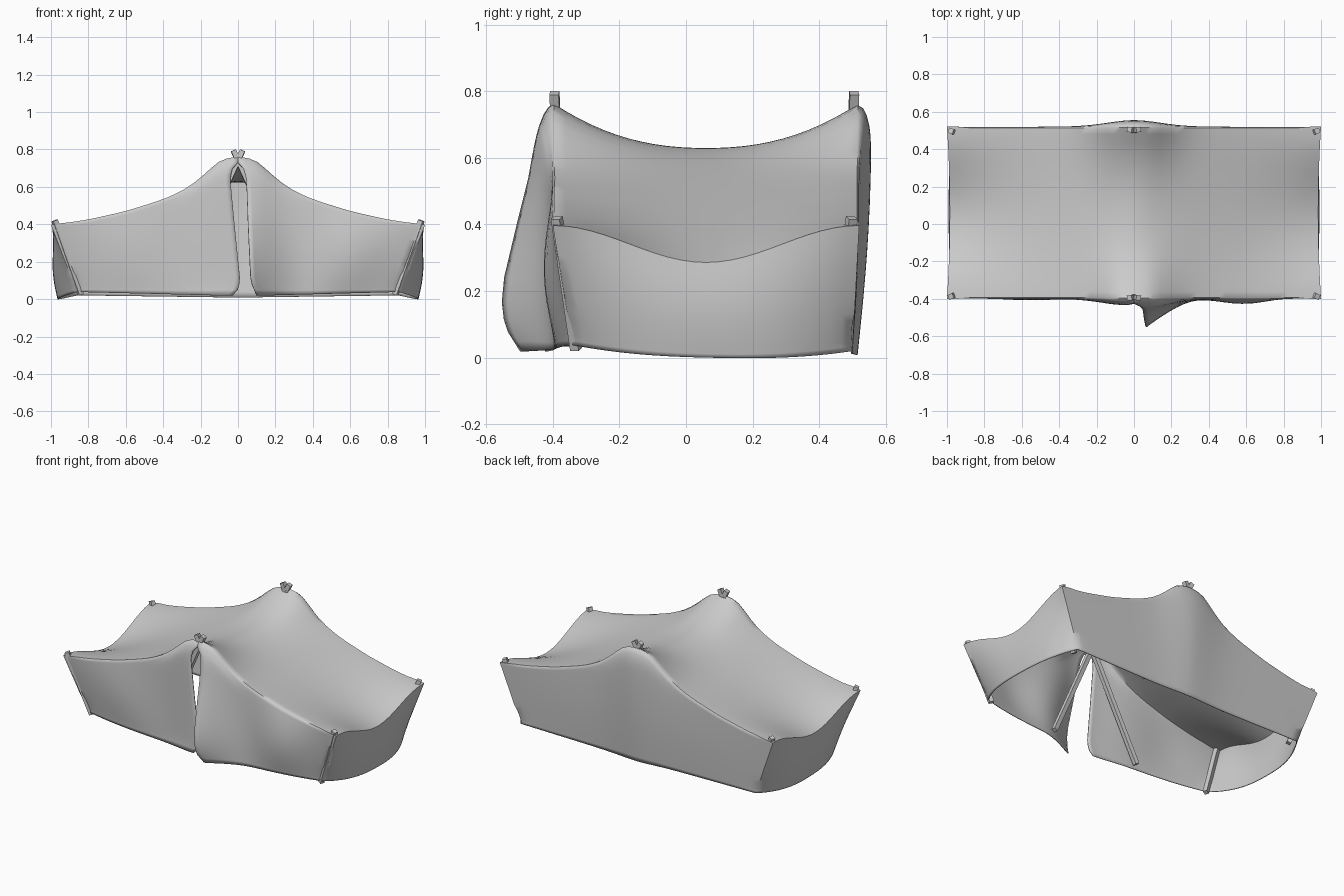
import bpy, bmesh, math
from mathutils import Vector

if "Cube" in bpy.data.objects:
    bpy.data.objects.remove(bpy.data.objects["Cube"])

YF, YB = -0.4, 0.52           # front and back eaves
YM, YH = 0.06, 0.46


def interp(pts, t):
    for (a, fa), (b, fb) in zip(pts, pts[1:]):
        if t <= b:
            return fa + (fb - fa) * max(0, t - a) / (b - a)
    return pts[-1][1]


EAVE = [(0, .765), (.05, .763), (.1, .745), (.15, .70), (.2, .652), (.25, .612), (.3, .58),
        (.4, .535), (.6, .472), (.8, .427), (1, .397)]
RIGHT_EDGE = [(0, 0), (.045, 0), (.09, .03), (.16, .045), (.5, .055), (.9, .07), (1, .1)]
LEFT_EDGE = [(0, 0), (.045, 0), (.09, .03), (.16, .042), (.5, .018), (.87, -.01), (.95, -.005), (1, .03)]
FLARE = [(0, 0), (.09, .01), (.3, .04), (.5, .08), (.76, .13), (.9, .12), (1, .075)]


def roof(x, y):
    t = min(1, abs(y - YM) / YH)
    a = abs(x)
    ridge_sag = 1 - t ** 2.3
    side_sag = (1 + math.cos(math.pi * t)) / 2
    s = ridge_sag * (1 - a) + side_sag * a
    mid = .63 - .38 * (math.sqrt(a * a + .01) - .1)
    z = interp(EAVE, a) * (1 - s) + mid * s
    return Vector((x * (1 - .015 * a * a * (1 - t * t)), y, z))


def shoulder(u, v):
    return .038 * (1 - math.exp(-v / .05)) * math.exp(-(u / .2) ** 2)


def front(sgn, u, v):
    inner = interp(RIGHT_EDGE if sgn > 0 else LEFT_EDGE, v)
    x = inner * (1 - u) + (1 - .14 * v) * u
    zb = .018 + .02 * u
    z = interp(EAVE, u) * (1 - v) + zb * v
    y = YF + .06 * v * u ** 3 - shoulder(u, v) * (1 - .4 * v)
    y -= .035 * math.sin(math.pi * v) * math.exp(-((u - .62) / .2) ** 2) * (1 if sgn > 0 else .4)
    if sgn > 0:
        y -= interp(FLARE, v) * max(0, 1 - u / .38) ** 1.7
    return Vector((sgn * x, y, z))


def back(x, v):
    a = abs(x)
    z = interp(EAVE, a) * (1 - v) + (.008 + .012 * a) * v
    y = YB + shoulder(a, v) * (1 - .6 * v) - .02 * v + .012 * math.sin(math.pi * v) * (1 - a)
    return Vector((x * (1 - .14 * v), y, z))


def side(sgn, y, v):
    w = (y - YF) / (YB - YF)
    top = roof(sgn, y)
    h = 1 - abs(2 * w - 1) ** 2.5
    x = abs(top.x) - .14 * v * (1 - h) - .02 * v * h + .015 * math.sin(math.pi * v) * h
    zb = .038 * (1 - w) + .02 * w - .029 * h
    yy = y + v * (.06 * (1 - w) - .02 * w)
    return Vector((sgn * x, yy, top.z * (1 - v) + zb * v))


# cloth canopy: roof and walls as welded grids
bm = bmesh.new()


def grid(fn, us, vs):
    rows = [[bm.verts.new(fn(u, v)) for v in vs] for u in us]
    for r0, r1 in zip(rows, rows[1:]):
        for k in range(len(vs) - 1):
            bm.faces.new((r0[k], r1[k], r1[k + 1], r0[k + 1]))


US = [(i / 20) ** 1.2 for i in range(21)]
XS = [-u for u in reversed(US[1:])] + US
YS = [YF + (YB - YF) * i / 24 for i in range(25)]
VS = [0, .02, .045, .09, .13, .17, .23, .3, .4, .5, .6, .7, .8, .87, .92, .96, 1]
grid(roof, XS, YS)
grid(back, XS, VS)
for s in (1, -1):
    grid(lambda u, v: front(s, u, v), US, VS)
    grid(lambda y, v: side(s, y, v), YS, VS)
bmesh.ops.remove_doubles(bm, verts=bm.verts, dist=.0008)
bmesh.ops.recalc_face_normals(bm, faces=bm.faces)
roof_face = max(bm.faces, key=lambda f: f.normal.z ** 2)
if roof_face.normal.z < 0:
    bmesh.ops.reverse_faces(bm, faces=bm.faces)

# relax the cloth a little, keeping hems in place
inner = [v for v in bm.verts if not v.is_boundary and abs(v.co.x) < .9]
for _ in range(2):
    bmesh.ops.smooth_vert(bm, verts=inner, factor=.35, use_axis_x=True, use_axis_y=True, use_axis_z=True)
me = bpy.data.meshes.new("canopy")
bm.to_mesh(me)
bm.free()
canopy = bpy.data.objects.new("canopy", me)
bpy.context.collection.objects.link(canopy)
sol = canopy.modifiers.new("thickness", 'SOLIDIFY')
sol.thickness, sol.offset = .005, -1
bpy.context.view_layer.objects.active = canopy
canopy.select_set(True)
bpy.ops.object.shade_smooth_by_angle(angle=math.radians(50))


# square timber poles
def pole(name, a, b, w=.028):
    a, b = Vector(a), Vector(b)
    d = b - a
    bpy.ops.mesh.primitive_cube_add(size=1, location=(a + b) / 2)
    o = bpy.context.object
    o.name = name
    o.rotation_euler = d.to_track_quat('Z', 'Y').to_euler()
    o.scale = (w, w, d.length)


for s in (1, -1):
    for label, y, foot in (("front", -.395, -.36), ("back", .505, .47)):
        pole(label + "_crossed_pole", (s * .32, foot, .04), (-s * .025, y, .795))
    pole("front_corner_pole", (s * .84, -.33, .025), (s * .98, -.388, .42))
    pole("back_corner_pole", (s * .84, .44, .025), (s * .98, .498, .42))
